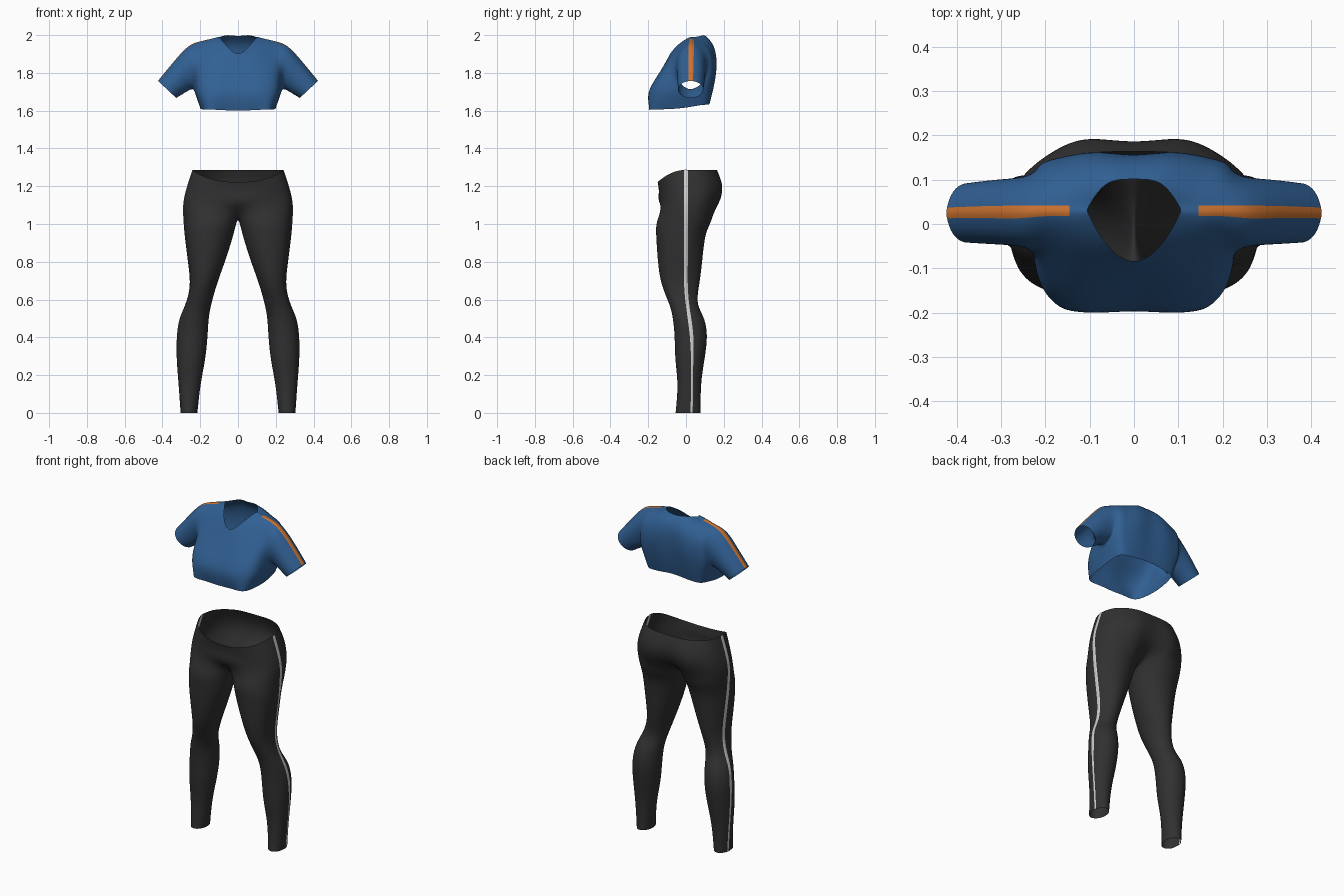
import bpy
import bmesh
from math import sin, cos, asin, radians, copysign
from mathutils import Vector

cube = bpy.data.objects.get("Cube")
if cube:
    bpy.data.objects.remove(cube, do_unlink=True)


def material(name, rgb):
    m = bpy.data.materials.new(name)
    m.use_nodes = True
    m.diffuse_color = (*rgb, 1)
    bsdf = next(n for n in m.node_tree.nodes if n.type == 'BSDF_PRINCIPLED')
    bsdf.inputs["Base Color"].default_value = (*rgb, 1)
    bsdf.inputs["Roughness"].default_value = 0.8
    return m


blue = material("shirt_blue", (0.03, 0.115, 0.29))
orange = material("stripe_orange", (0.6, 0.17, 0.03))
black = material("legging_black", (0.03, 0.03, 0.03))
white = material("stripe_white", (0.6, 0.6, 0.6))


def chain(columns, closed=False):
    """Pairs of neighbouring columns."""
    columns = list(columns)
    pairs = list(zip(columns, columns[1:]))
    return pairs + [(columns[-1], columns[0])] if closed else pairs


def garment(name, sections, pairs, mats, striped):
    """Skin a list of {column: point} sections; columns present in both sections become faces."""
    bm = bmesh.new()
    grid = [{k: bm.verts.new(p) for k, p in s.items()} for s in sections]
    for i, (a, b) in enumerate(zip(grid, grid[1:])):
        for j, k in pairs:
            if all(c in g for c in (j, k) for g in (a, b)):
                f = bm.faces.new((a[j], a[k], b[k], b[j]))
                f.smooth = True
                f.material_index = int(striped(i, j, k))
    bmesh.ops.remove_doubles(bm, verts=bm.verts, dist=0.0005)
    bmesh.ops.recalc_face_normals(bm, faces=bm.faces)
    me = bpy.data.meshes.new(name)
    bm.to_mesh(me)
    bm.free()
    for m in mats:
        me.materials.append(m)
    ob = bpy.data.objects.new(name, me)
    bpy.context.collection.objects.link(ob)
    ob.modifiers.new("mirror", 'MIRROR').merge_threshold = 0.0005
    sub = ob.modifiers.new("smooth", 'SUBSURF')
    sub.levels = sub.render_levels = 3
    # Nudge the cage so the smoothed cloth passes through the chosen points
    goal = [v.co.copy() for v in me.vertices]
    for _ in range(3):
        me.update_tag()
        bpy.context.view_layer.update()
        ev = ob.evaluated_get(bpy.context.evaluated_depsgraph_get())
        now = [ev.data.vertices[i].co.copy() for i in range(len(goal))]
        for v, g, n in zip(me.vertices, goal, now):
            v.co += (g - n) * 0.9
        me.update()


# Leggings: half pelvis arcs, then closed leg rings
ANGLES = (-150, -120, -90, -60, -30, 0, 0, 30, 60, 90, 120, 150, 180)
SIDE_FRONT, SIDE_BACK, BACK_MID, CROTCH = 5, 6, 11, 12


def power(v, e):
    return copysign(abs(v) ** e, v)


def pelvis(z, half, front, back, cleft, dip):
    pts = {}
    for k in range(CROTCH):
        t = radians(ANGLES[k] * 0.6)
        s = power(sin(t), 0.85)
        x = half * power(cos(t), 0.85)
        y = s * (back if s > 0 else -front)
        if k in (SIDE_FRONT, SIDE_BACK):
            y = -0.009 if k == SIDE_FRONT else 0.009
        if k in (0, BACK_MID):
            x = 0
        if k == BACK_MID:
            y *= cleft
        pts[k] = (x, y, z - (dip * s * s if s < 0 else 0))
    return pts


def leg(z, x0, x1, front, back, stripe, crotch=False):
    cx, rx, cy, ry = (x0 + x1) / 2, (x1 - x0) / 2, (front + back) / 2, (back - front) / 2
    width = 0.009 if z > 0.3 else 0.005
    pts = {}
    for k, angle in enumerate(ANGLES):
        t = radians(angle)
        if k in (SIDE_FRONT, SIDE_BACK):
            t = asin((stripe + (width if k == SIDE_BACK else -width) - cy) / ry)
        pts[k] = Vector((cx + rx * cos(t), cy + ry * sin(t), z))
    if crotch:
        for k in (0, BACK_MID, CROTCH):
            pts[k].x = 0
            pts[k].z += 0 if k == CROTCH else 0.025
    return pts


hips = [
    pelvis(1.287, 0.24, -0.15, 0.168, 0.97, 0.065),
    pelvis(1.2, 0.268, -0.143, 0.2, 0.93, 0.03),
    pelvis(1.11, 0.288, -0.142, 0.182, 0.84, 0),
    leg(1.02, 0, 0.287, -0.152, 0.135, 0, crotch=True),
]
legs = [
    leg(0.94, 0.025, 0.283, -0.157, 0.103, 0),
    leg(0.8, 0.07, 0.267, -0.148, 0.085, 0),
    leg(0.68, 0.112, 0.257, -0.128, 0.07, 0),
    leg(0.58, 0.14, 0.278, -0.09, 0.062, 0.008),
    leg(0.5, 0.155, 0.308, -0.07, 0.095, 0.018),
    leg(0.4, 0.162, 0.323, -0.06, 0.11, 0.03),
    leg(0.28, 0.175, 0.324, -0.056, 0.097, 0.033),
    leg(0.15, 0.198, 0.315, -0.045, 0.08, 0.032),
    leg(0, 0.215, 0.305, -0.055, 0.077, 0.03),
]
garment("leggings", hips + legs, chain(range(len(ANGLES)), closed=True), (black, white),
        lambda i, j, k: (j, k) == (SIDE_FRONT, SIDE_BACK))

# Shirt: sections from centre to sleeve, columns run front hem, shoulder, back hem
FRONT = ["front_hem", "bust", "chest", "collarbone", "front_shoulder"]
RIDGE = ["ridge_front", "ridge_back"]
BACK = ["back_shoulder", "blade", "mid_back", "low_back", "back_hem"]
COLUMNS = FRONT + RIDGE + BACK
SLEEVE_ANGLES = (-180, -130, -85, -45, -10, 10, 45, 85, 130, 180)


def mix(a, b, t):
    return a + (b - a) * t


def torso(hem_x, body_x, top_x, front_z, back_z, front_y, back_y, ridge=None):
    rise = hem_x * 0.04
    xs = (hem_x, body_x, body_x, mix(body_x, top_x, 0.5), top_x)
    front_zs = (1.6 + rise, 1.69, 1.77, mix(1.77, front_z, 0.5), front_z)
    back_zs = [mix(1.74, back_z, t) for t in (1, 0.78, 0.42, 0)] + [1.645 - 2 * rise]
    pts = dict(zip(FRONT, zip(xs, front_y, front_zs)))
    pts |= dict(zip(BACK, zip(reversed(xs), back_y, back_zs)))
    if ridge:
        pts |= {c: (ridge[0], y, ridge[1]) for c, y in zip(RIDGE, (0.018, 0.042))}
    return pts


def sleeve(top, bottom, cy, r):
    top, bottom = Vector(top), Vector(bottom)
    mid, up = (top + bottom) / 2, (top - bottom) / 2
    pts = {}
    for c, angle in zip(COLUMNS[1:-1], SLEEVE_ANGLES):
        p = mid + up * cos(radians(angle))
        pts[c] = (p.x, cy + r * sin(radians(angle)), p.y)
    return pts


body = [
    torso(0, 0, 0, 1.9, 1.995,
          (-.19, -.195, -.158, -.12, -.084), (.1, .145, .155, .145, .125)),
    torso(.09, .09, .061, 1.945, 2,
          (-.19, -.2, -.16, -.105, -.047), (.092, .145, .163, .15, .125), (.1, 1.988)),
    torso(.165, .17, .145, 1.94, 1.968,
          (-.188, -.18, -.145, -.09, -.03), (.085, .133, .148, .14, .115), (.145, 1.977)),
    torso(.192, .217, .205, 1.923, 1.947,
          (-.11, -.12, -.1, -.07, -.025), (.08, .12, .13, .115, .08), (.205, 1.962)),
]
# The armhole ring carries the side seam down to the hem
armhole = sleeve((.267, 1.935), (.235, 1.712), .027, .08)
armhole |= {c: (.2, -.01, 1.615) for c in ("front_hem", "back_hem")}
arm = [
    armhole,
    sleeve((.34, 1.857), (.28, 1.695), .027, .073),
    sleeve((.423, 1.757), (.327, 1.667), .025, .067),
]
garment("cropped_shirt", body + arm, chain(COLUMNS), (blue, orange),
        lambda i, j, k: [j, k] == RIDGE and i >= 2)
